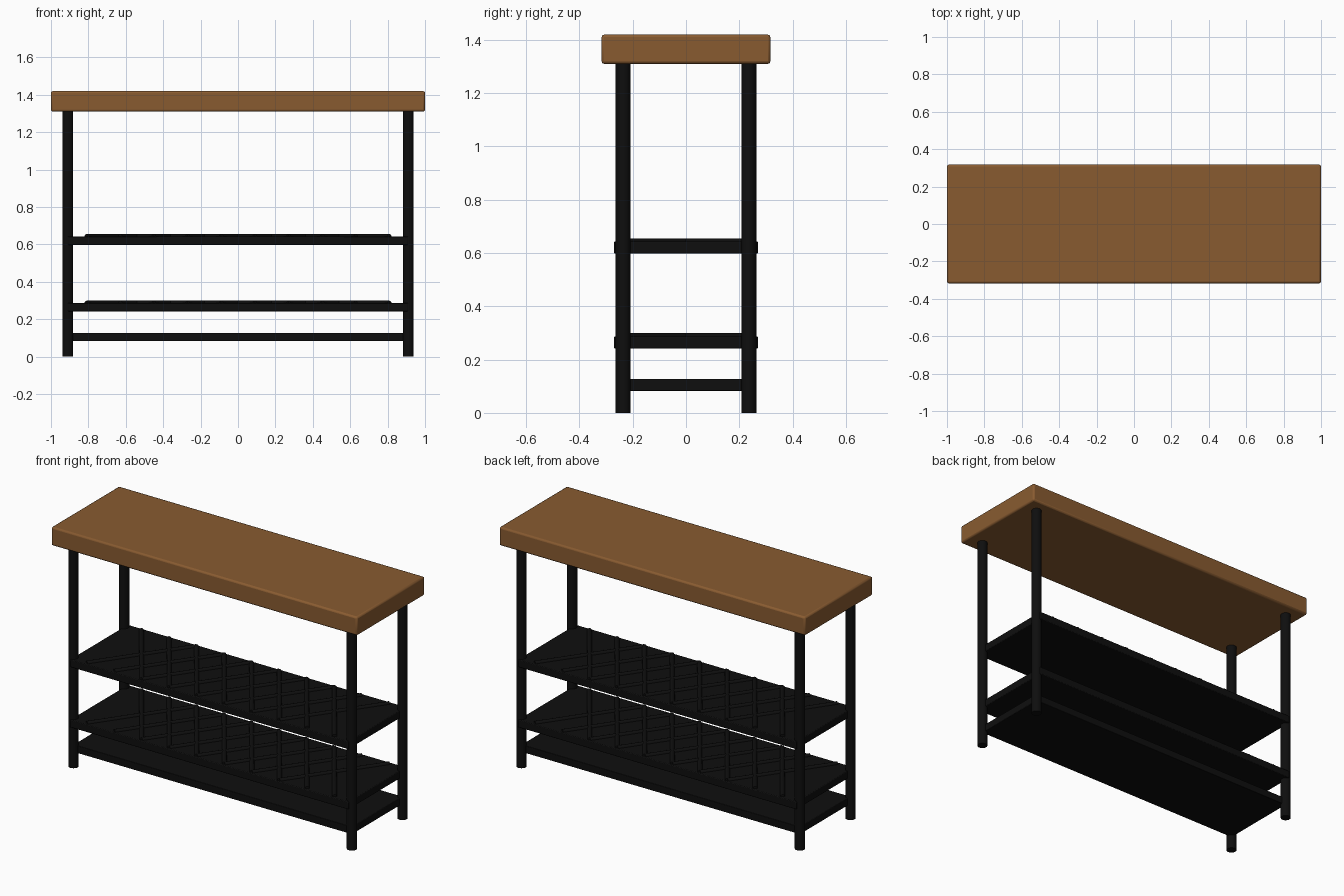
import bpy
import math
from mathutils import Vector

cube = bpy.data.objects.get("Cube")
if cube:
    bpy.data.objects.remove(cube, do_unlink=True)


def make_material(name, rgb, roughness):
    mat = bpy.data.materials.new(name)
    mat.use_nodes = True
    mat.diffuse_color = (*rgb, 1)
    bsdf = next(n for n in mat.node_tree.nodes if n.type == 'BSDF_PRINCIPLED')
    bsdf.inputs["Base Color"].default_value = (*rgb, 1)
    bsdf.inputs["Roughness"].default_value = roughness
    return mat


WOOD = make_material("brown wood", (0.25, 0.105, 0.03), 0.6)
METAL = make_material("black metal", (0.0045, 0.0045, 0.0045), 0.5)


def box(name, size, z_low, z_high, mat, bevel, segments=2):
    """Bevelled box centred on the z axis."""
    bpy.ops.mesh.primitive_cube_add(size=1, location=(0, 0, (z_low + z_high) / 2))
    obj = bpy.context.object
    obj.name = name
    obj.scale = (size[0], size[1], z_high - z_low)
    bpy.ops.object.transform_apply(location=False, rotation=False, scale=True)
    mod = obj.modifiers.new("rounded edges", 'BEVEL')
    mod.width = bevel
    mod.segments = segments
    obj.data.materials.append(mat)
    bpy.ops.object.shade_smooth_by_angle(angle=math.radians(30))
    return obj


def rod(name, start, end, radius, sides, mat):
    """Round bar between two points."""
    start, end = Vector(start), Vector(end)
    axis = end - start
    bpy.ops.mesh.primitive_cylinder_add(
        vertices=sides, radius=radius, depth=axis.length,
        location=(start + end) / 2,
        rotation=axis.to_track_quat('Z', 'Y').to_euler())
    obj = bpy.context.object
    obj.name = name
    obj.data.materials.append(mat)
    bpy.ops.object.shade_smooth_by_angle(angle=math.radians(40))
    return obj


# Thick wooden top
box("table_top", (2.0, 0.634), 1.31, 1.42, WOOD, 0.01)

# Four round legs
LEG_X, LEG_Y = 0.91, 0.236
for x_name, sx in (("left", 1), ("right", -1)):
    for y_name, sy in (("front", -1), ("back", 1)):
        x, y = sx * LEG_X, sy * LEG_Y
        rod(f"{y_name}_{x_name}_leg", (x, y, 0), (x, y, 1.312), 0.028, 32, METAL)

# Plain bottom panel
box("bottom_shelf", (2 * LEG_X, 2 * LEG_Y), 0.083, 0.127, METAL, 0.003)

# Two shelves, each with a diamond lattice of bars on top
BAR_COUNT, PITCH, BAR_Y, BAR_R = 8, 0.18, 0.255, 0.013
for shelf, low, high in (("lower", 0.242, 0.287), ("upper", 0.598, 0.643)):
    box(f"{shelf}_shelf", (2 * LEG_X, 0.54), low, high, METAL, 0.004)
    z = high - 0.001
    for i in range(BAR_COUNT):
        x0 = -0.81 + i * PITCH
        x1 = x0 + 2 * PITCH
        for direction, sy in (("rising", 1), ("falling", -1)):
            rod(f"{shelf}_{direction}_bar_{i + 1}",
                (x0, -sy * BAR_Y, z), (x1, sy * BAR_Y, z), BAR_R, 12, METAL)
